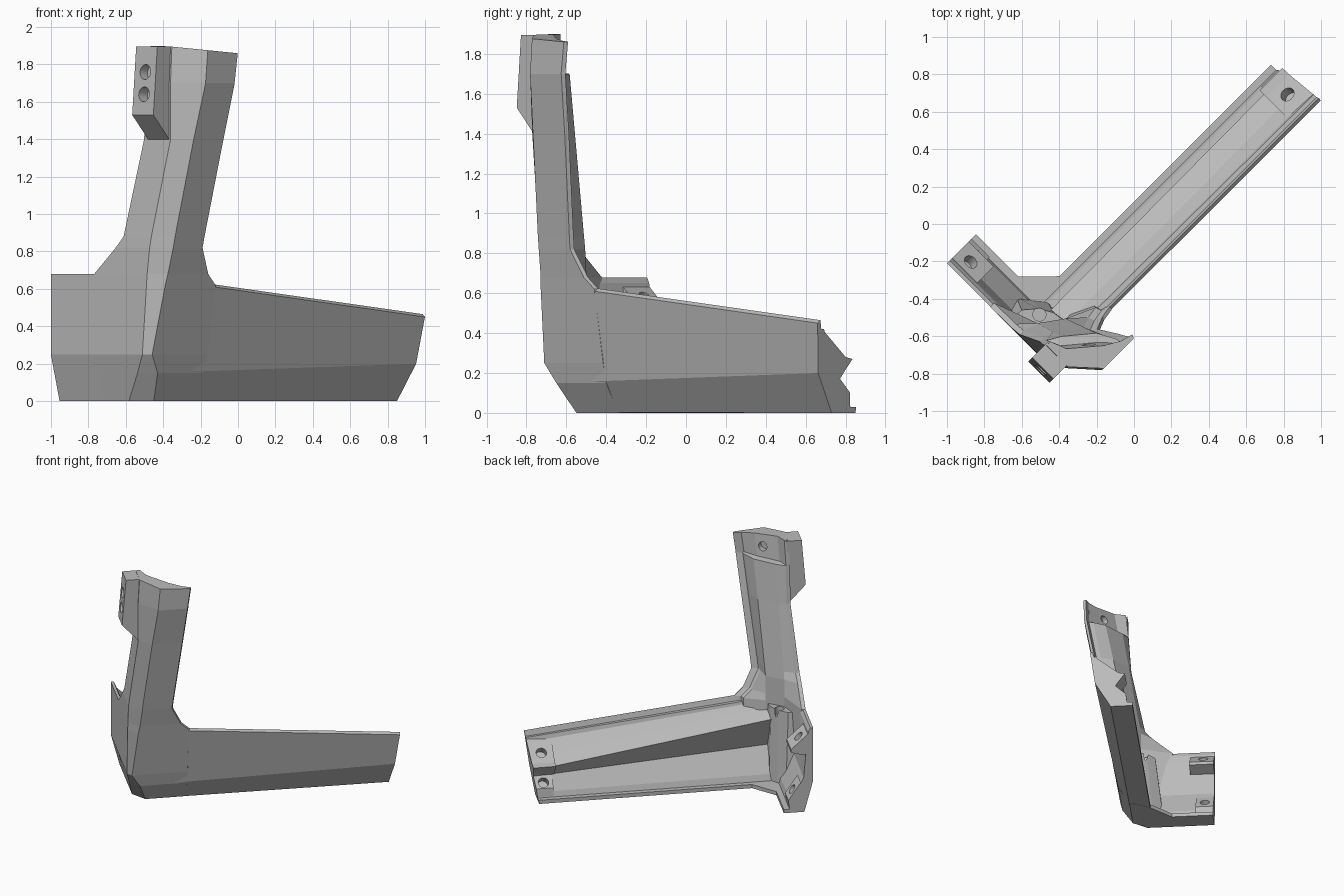
import bpy, bmesh, math
from mathutils import Vector, Matrix

cube = bpy.data.objects.get("Cube")
if cube:
    bpy.data.objects.remove(cube, do_unlink=True)

grey = bpy.data.materials.new("plain_grey")
grey.use_nodes = True
colour = (0.5, 0.5, 0.5, 1)
grey.diffuse_color = colour
grey.node_tree.nodes["Principled BSDF"].inputs["Base Color"].default_value = colour

# Everything is laid out along the two floor arms, then turned to the diagonal
TURN = Matrix.Rotation(math.radians(45), 4, 'Z')


def loft(name, sections):
    """Closed solid through matching rings of points."""
    bm = bmesh.new()
    rings = [[bm.verts.new(TURN @ Vector(p)) for p in s] for s in sections]
    count = len(rings[0])
    for a, b in zip(rings, rings[1:]):
        for i in range(count):
            j = (i + 1) % count
            bm.faces.new((a[i], a[j], b[j], b[i]))
    bm.faces.new(rings[0])
    bm.faces.new(rings[-1])
    bmesh.ops.recalc_face_normals(bm, faces=bm.faces[:])
    mesh = bpy.data.meshes.new(name)
    bm.to_mesh(mesh)
    bm.free()
    mesh.materials.append(grey)
    obj = bpy.data.objects.new(name, mesh)
    bpy.context.collection.objects.link(obj)
    return obj


def drill(parts, centre, direction, radius=0.036, depth=0.06):
    """Cut a round blind hole around a surface point."""
    axis = Vector(direction).normalized()
    side = axis.orthogonal().normalized()
    other = axis.cross(side)
    steps = [2 * math.pi * k / 20 for k in range(20)]
    rings = [[Vector(centre) + axis * d + (side * math.cos(t) + other * math.sin(t)) * radius
              for t in steps] for d in (-depth, depth)]
    cutter = loft("hole_cutter", rings)
    cutter.hide_render = True
    for obj in parts:
        mod = obj.modifiers.new("hole", 'BOOLEAN')
        mod.operation = 'DIFFERENCE'
        mod.solver = 'EXACT'
        mod.object = cutter
        bpy.context.view_layer.objects.active = obj
        bpy.ops.object.modifier_apply(modifier=mod.name)
    bpy.data.objects.remove(cutter, do_unlink=True)


def arm_end(z):
    """The end of the long arm leans outwards with height."""
    return 1.117 + 0.125 * z


# Long arm: outer wall, floor lip and a grooved inner filling
far = [(-.24, .45), (-.205, .2), (-.085, 0), (.085, 0), (.085, .03), (.045, .03), (.03, .07),
       (-.05, .165), (0, .235), (-.11, .285), (-.18, .385), (-.19, .42), (-.21, .42), (-.222, .465)]
near = [(-.237, .637), (-.153, .153), (-.07, .002), (.085, 0), (.085, .03), (.045, .03), (.03, .08),
        (-.07, .28), (-.01, .51), (-.12, .565), (-.175, .59), (-.18, .61), (-.21, .61), (-.222, .652)]
long_arm = loft("long_arm", [[(-.68, v, z) for v, z in near],
                             [(arm_end(z), v, z) for v, z in far]])

# Fixing tabs at the far end of the long arm
upper = [(-.19, .41), (-.02, .28), (.03, .27), (-.05, .17), (-.16, .25)]
lower = [(.045, .02), (.035, .1), (-.045, .17), (-.1, .1), (-.06, .02)]
for name, shape, start, spot, normal in (
        ("upper_arm_tab", upper, .98, (1.07, -.09, .334), (0, .13, .17)),
        ("lower_arm_tab", lower, 1.0, (1.07, 0, .132), (0, .07, .08))):
    tab = loft(name, [[(start, v, z) for v, z in shape],
                      [(arm_end(z), v, z) for v, z in shape]])
    drill([tab, long_arm], spot, normal, .039)

# Short arm: upright outer wall, floor lip and sloped inner filling
short = [(-.856, .68), (-.856, .25), (-.79, 0), (-.636, 0), (-.636, .03), (-.68, .03),
         (-.69, .08), (-.785, .28), (-.81, .58), (-.82, .65), (-.835, .68)]
short_arm = loft("short_arm", [[(u, v, z) for u, z in short] for v in (0.05, 0.559)])
seat = [(-.83, .5), (-.83, .63), (-.815, .63), (-.69, .515), (-.69, .49), (-.79, .46)]
short_tab = loft("short_arm_tab", [[(u, v, z) for u, z in seat] for v in (.37, .559)])
drill([short_tab, short_arm], (-.76, .474, .58), (.12, 0, .13), .038)
foot = [(-.68, .02), (-.67, .1), (-.755, .23), (-.8, .25), (-.78, .02)]
foot_tab = loft("short_arm_foot_tab", [[(u, v, z) for u, z in foot] for v in (.42, .559)])
drill([foot_tab, short_arm], (-.71, .49, .16), (.13, 0, .085))

# Floor web joining both arms
web = [(-.48, .085), (-.636, .24), (-.636, .4), (-.77, .4), (-.77, .05), (-.7, -.05), (-.4, -.05)]
loft("floor_web", [[(u, v, z) for u, v in web] for z in (0, .03)])

# Post: two leaning walls with a flat front corner and a filled back
# height, right edge, right wall, right corner, left wall, left corner, left edge
post_rows = [
    (0, -.41, -.07, -.707, -.79, .035, .23),
    (.15, -.41, -.156, -.764, -.83, -.07, .23),
    (.25, -.41, -.178, -.827, -.857, -.134, .23),
    (.62, -.41, -.24, -.79, -.857, -.165, .23),
    (.68, -.475, -.25, -.78, -.857, -.17, .23),
    (.82, -.545, -.277, -.767, -.855, -.187, .07),
    (.88, -.54, -.287, -.763, -.85, -.195, .015),
    (1.4, -.485, -.375, -.71, -.8, -.29, -.09),
    (1.7, -.455, -.43, -.675, -.8, -.29, -.11),
    (1.706, -.455, -.43, -.675, -.8, -.29, -.11),
    (1.9, -.434, -.432, -.66, -.79, -.29, -.13)]


def post_ring(row):
    z, edge_r, wall_r, corner_r, wall_l, corner_l, edge_l = row
    t = max(0, (z - .82) / .88)
    sink = .035 if z > 1.703 else 0
    ring = [(edge_r, wall_r), (edge_r + .01, wall_r + .02), (edge_r - .04, wall_r + .035),
            (edge_r - .05, wall_r + .07 - sink),
            (-.615 + .06 * t - sink, max(-.1 - .17 * t - sink, wall_r + .07)),
            (-.74 + .04 * t - sink, -.01 - .14 * t - sink),
            (wall_l + .03, edge_l), (wall_l, edge_l),
            (wall_l, corner_l), (corner_r, wall_r)]
    slope = .1 if z > 1.8 else 0
    return [(u, v, z - slope * max(0, (u - v) / math.sqrt(2) + .4)) for u, v in ring]


post = loft("post", [post_ring(r) for r in post_rows])
drill([post], (-.61, -.265, 1.79), (.6, .8, 0), .036, .07)

# Corner block filling the joint of the three legs
low = [(-.62, -.04), (-.62, .03), (-.67, .09), (-.72, .17), (-.77, .17), (-.77, .06)]
top = [(-.62, -.16), (-.64, -.03), (-.68, .04), (-.75, .1), (-.83, .1), (-.82, -.1)]
block = loft("corner_block", [[(u, v, .01) for u, v in low], [(u, v, .6) for u, v in top]])
drill([block], (-.7, .015, .6), (0, 0, 1), .035)

# Side lug near the top of the post with two holes
lug_shape = [(-.92, 1.53), (-.89, 1.895), (-.775, 1.895), (-.785, 1.4), (-.8, 1.4)]
lug = loft("side_lug", [[(u, v, z) for u, z in lug_shape] for v in (-.28, -.12)])
for z in (1.64, 1.76):
    drill([lug], (-.905, -.2, z), (1, 0, -.08), .04)
